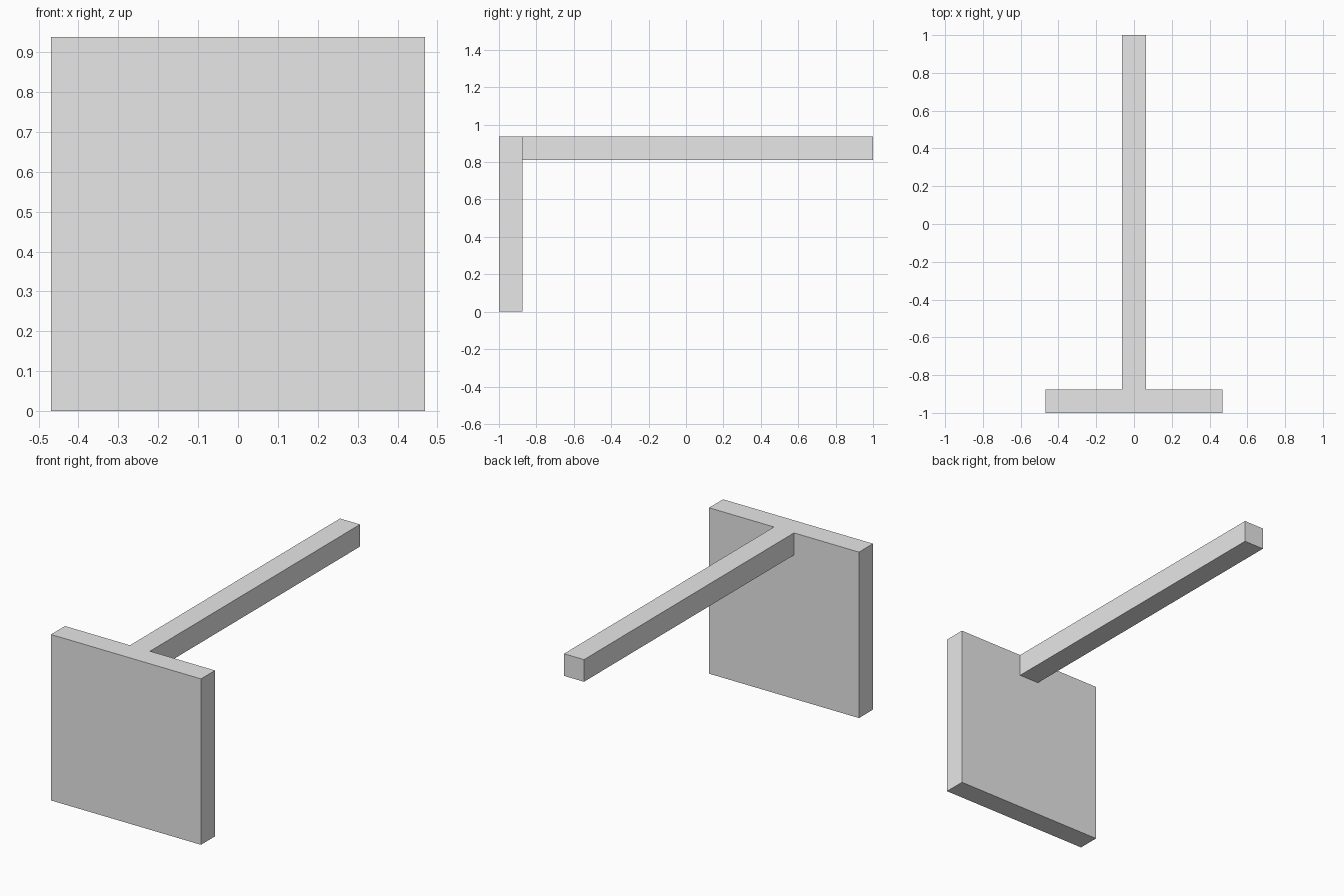
import bpy
from mathutils import Vector

cube = bpy.data.objects.get("Cube")
if cube:
    bpy.data.objects.remove(cube, do_unlink=True)

# Single plain grey material
grey = bpy.data.materials.new("light_grey")
grey.use_nodes = True
colour = (0.8, 0.8, 0.8, 1)
grey.diffuse_color = colour
grey.node_tree.nodes["Principled BSDF"].inputs["Base Color"].default_value = colour

THICK = 0.125    # thickness of the panel and the bar
SIDE = 0.9375    # width and height of the panel


def box(name, low, high):
    """Flat-faced box between two opposite corners."""
    low, high = Vector(low), Vector(high)
    bpy.ops.mesh.primitive_cube_add(size=1)
    obj = bpy.context.object
    obj.name = name
    for v in obj.data.vertices:
        v.co = (low + high) / 2 + v.co * (high - low)
    obj.data.materials.append(grey)
    return obj


# Square upright panel at the front
box("front_panel", (-SIDE / 2, -1, 0), (SIDE / 2, THICK - 1, SIDE))

# Square bar running back, flush with the panel's top edge
box("rear_bar", (-THICK / 2, THICK - 1, SIDE - THICK), (THICK / 2, 1, SIDE))
